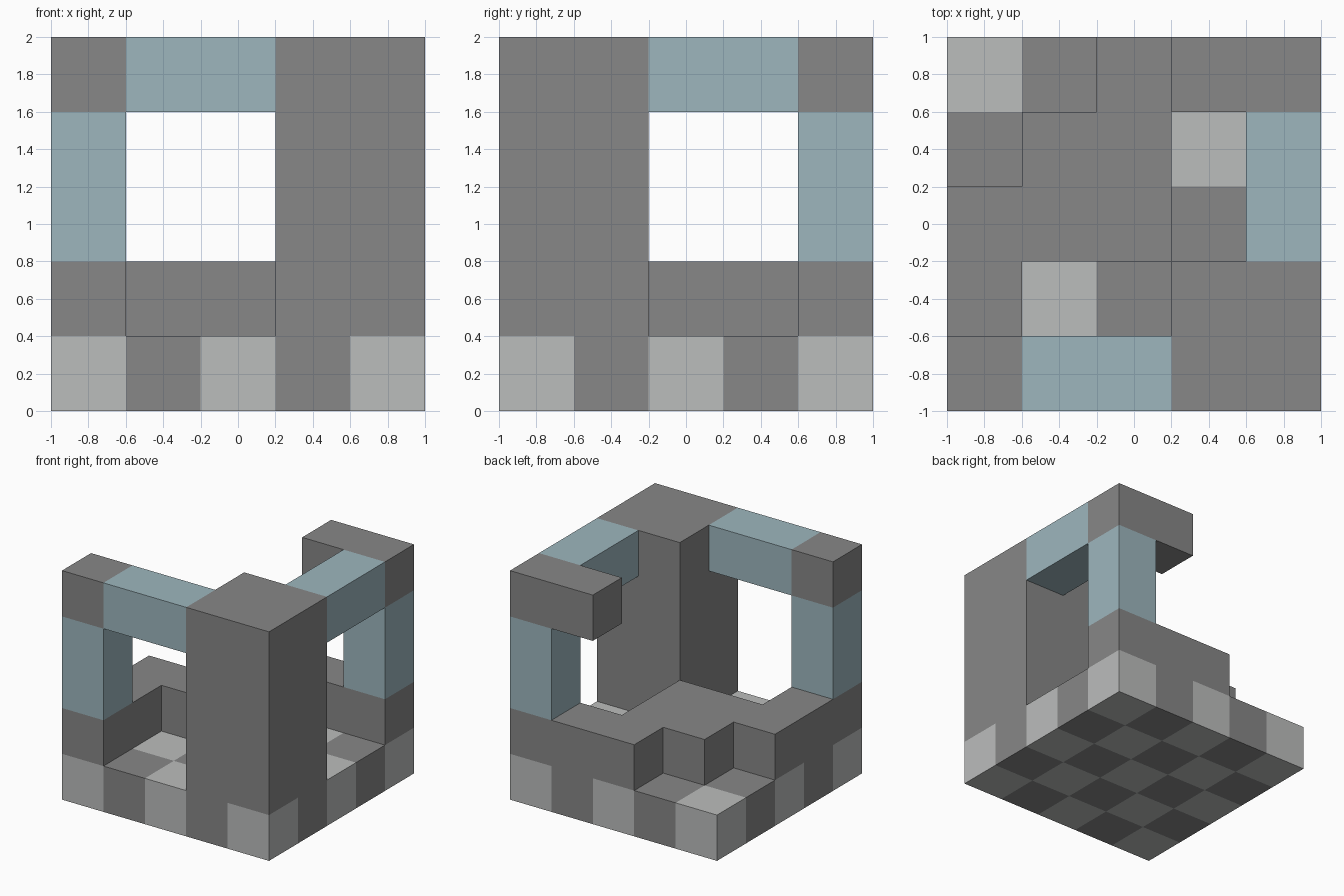
import bpy, bmesh
from mathutils import Vector, Matrix

cube = bpy.data.objects.get("Cube")
if cube:
    bpy.data.objects.remove(cube, do_unlink=True)

CELL = 0.4


def make_material(name, r, g, b):
    mat = bpy.data.materials.new(name)
    mat.use_nodes = True
    mat.diffuse_color = (r, g, b, 1)
    mat.node_tree.nodes["Principled BSDF"].inputs["Base Color"].default_value = (r, g, b, 1)
    return mat


dark = make_material("dark grey", 0.242, 0.242, 0.242)
light = make_material("light grey", 0.500, 0.510, 0.505)
blue = make_material("pale blue", 0.340, 0.470, 0.515)


def block(xs, ys, zs):
    """Grid cells from inclusive first and last indices on each axis."""
    span = [range(a, b + 1) for a, b in (xs, ys, zs)]
    return {(x, y, z) for x in span[0] for y in span[1] for z in span[2]}


# Parts as unions of grid blocks, with their colour
parts = {
    "checkered_floor": (block((0, 4), (0, 4), (0, 0)), dark),
    "terrace": (block((0, 0), (0, 2), (1, 1)) | block((1, 2), (2, 3), (1, 1))
                | block((2, 4), (4, 4), (1, 1)), dark),
    "corner_tower": (block((3, 4), (0, 1), (1, 4)), dark),
    "front_post": (block((0, 0), (0, 0), (2, 3)), blue),
    "back_post": (block((4, 4), (4, 4), (2, 3)), blue),
    "front_beam": (block((1, 2), (0, 0), (4, 4)), blue),
    "side_beam": (block((4, 4), (2, 3), (4, 4)), blue),
    "front_cap": (block((0, 0), (0, 0), (4, 4)), dark),
    "back_cap": (block((3, 4), (4, 4), (4, 4)), dark),
}
solid = set().union(*(cells for cells, _ in parts.values()))


def build_part(name, cells, mat):
    bm = bmesh.new()
    for cell in sorted(cells):
        centre = (Vector(cell) - Vector((2, 2, -0.5))) * CELL
        made = bmesh.ops.create_cube(bm, size=CELL, matrix=Matrix.Translation(centre))
        faces = {f for v in made["verts"] for f in v.link_faces}
        # Light squares of the checkered floor
        for f in faces:
            f.normal_update()
            if name == "checkered_floor" and (cell[0] + cell[1]) % 2 == 0:
                f.material_index = 1
        # Drop faces that touch a neighbouring cell
        hidden = [f for f in faces
                  if tuple(c + round(n) for c, n in zip(cell, f.normal)) in solid]
        bmesh.ops.delete(bm, geom=hidden, context="FACES")
    bmesh.ops.remove_doubles(bm, verts=bm.verts, dist=0.001)
    mesh = bpy.data.meshes.new(name)
    bm.to_mesh(mesh)
    bm.free()
    mesh.materials.append(mat)
    if name == "checkered_floor":
        mesh.materials.append(light)
    bpy.context.collection.objects.link(bpy.data.objects.new(name, mesh))


for part_name, (part_cells, part_mat) in parts.items():
    build_part(part_name, part_cells, part_mat)
